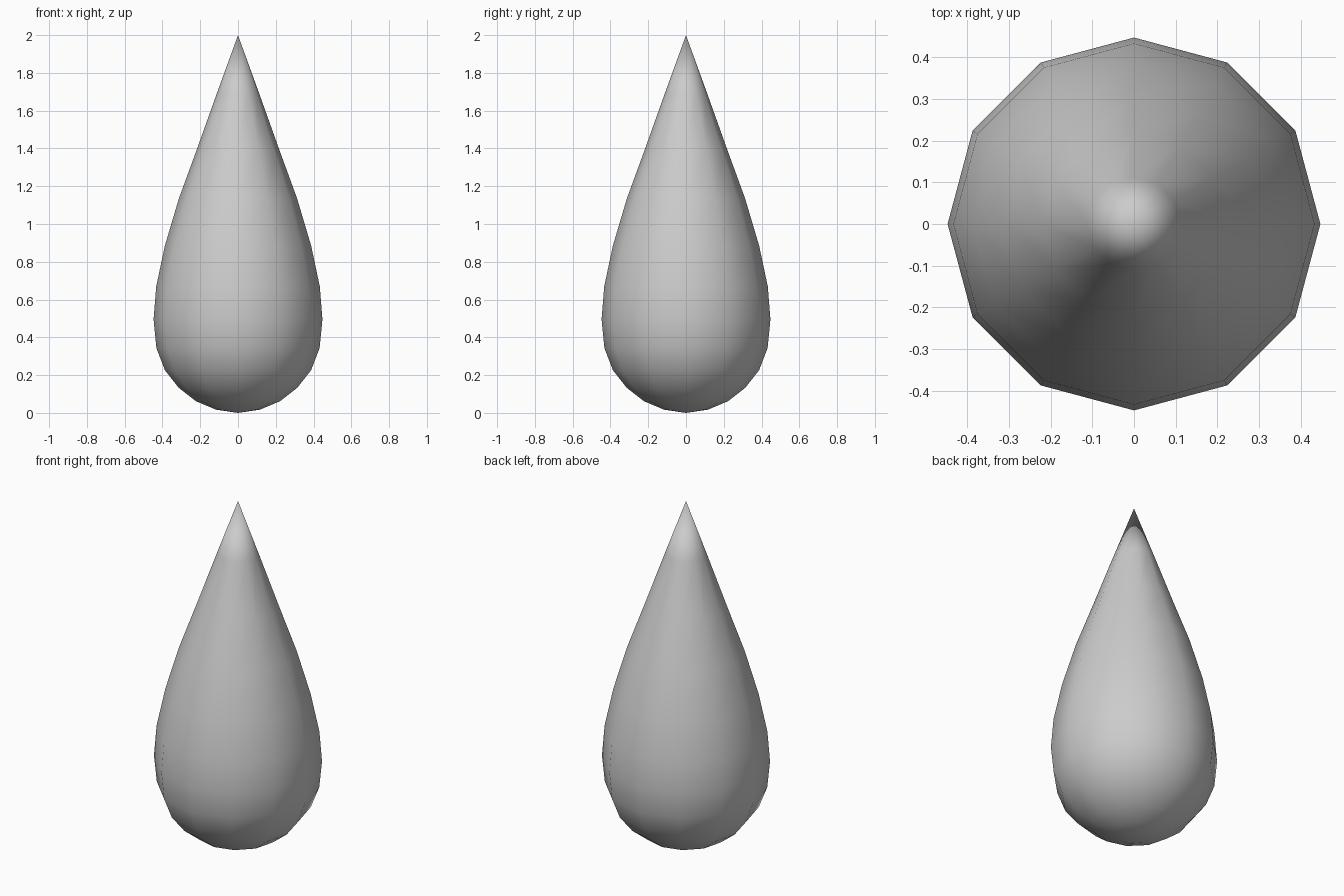
import bpy, bmesh, math

if "Cube" in bpy.data.objects:
    bpy.data.objects.remove(bpy.data.objects["Cube"])

SEGMENTS = 12
# (radius, height) rings from bottom to top
PROFILE = [(0.116, 0.017), (0.223, 0.062), (0.314, 0.133), (0.387, 0.226),
           (0.432, 0.343), (0.447, 0.495), (0.433, 0.67), (0.387, 0.886),
           (0.313, 1.135), (0.218, 1.395), (0.112, 1.692)]

bm = bmesh.new()

# Rings of the drop
rings = []
for r, z in PROFILE:
    ring = []
    for i in range(SEGMENTS):
        a = 2 * math.pi * i / SEGMENTS
        ring.append(bm.verts.new((r * math.cos(a), r * math.sin(a), z)))
    rings.append(ring)
bottom = bm.verts.new((0, 0, 0))
tip = bm.verts.new((0, 0, 2))

# Skin between rings, closed with fans at both poles
for i in range(SEGMENTS):
    j = (i + 1) % SEGMENTS
    bm.faces.new((bottom, rings[0][j], rings[0][i]))
    for lo, hi in zip(rings, rings[1:]):
        bm.faces.new((lo[i], lo[j], hi[j], hi[i]))
    bm.faces.new((rings[-1][i], rings[-1][j], tip))

for f in bm.faces:
    f.smooth = True

mesh = bpy.data.meshes.new("teardrop")
bm.to_mesh(mesh)
bm.free()
drop = bpy.data.objects.new("teardrop", mesh)
bpy.context.collection.objects.link(drop)
